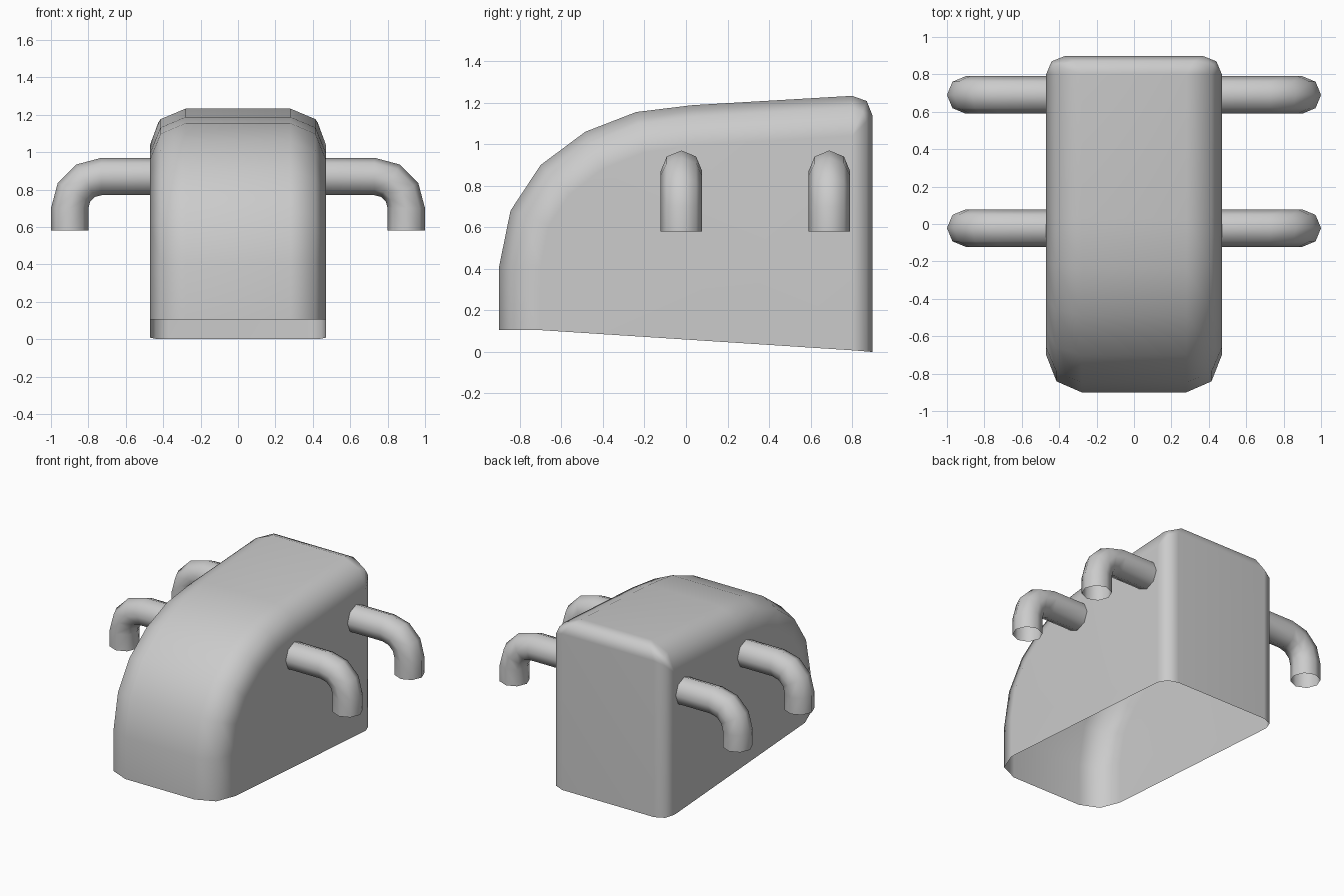
import bpy, bmesh
from math import sin, cos, pi, radians

cube = bpy.data.objects.get("Cube")
if cube:
    bpy.data.objects.remove(cube)

grey = bpy.data.materials.new("plain grey")
grey.use_nodes = True
colour = (0.6, 0.6, 0.6, 1)
grey.diffuse_color = colour
grey.node_tree.nodes["Principled BSDF"].inputs["Base Color"].default_value = colour


def finish(name, bm):
    bmesh.ops.remove_doubles(bm, verts=bm.verts, dist=0.0005)
    bmesh.ops.recalc_face_normals(bm, faces=bm.faces)
    mesh = bpy.data.meshes.new(name)
    bm.to_mesh(mesh)
    bm.free()
    mesh.materials.append(grey)
    obj = bpy.data.objects.new(name, mesh)
    bpy.context.collection.objects.link(obj)
    bpy.ops.object.select_all(action='DESELECT')
    obj.select_set(True)
    bpy.context.view_layer.objects.active = obj
    bpy.ops.object.shade_smooth_by_angle(angle=radians(60))
    return obj


def bridge(bm, rings, closed):
    for a, b in zip(rings, rings[1:]):
        for i in range(len(a) if closed else len(a) - 1):
            j = (i + 1) % len(a)
            bm.faces.new((a[i], a[j], b[j], b[i]))


# Body: side profile with rounded edges, open underneath
HALF = 0.47
outer = [(-.9, .105), (-.9, .41), (-.845, .68), (-.7, .9), (-.485, 1.06), (-.24, 1.155),
         (.03, 1.188), (.8, 1.233), (.87, 1.208), (.898, 1.138), (.898, 0)]
inner = [(-.7, .105), (-.7, .41), (-.66, .61), (-.56, .76), (-.40, .88), (-.2, .96),
         (.03, .995), (.8, 1.04), (.8, 1.04), (.8, 1.04), (.8, .008)]
round_x = [.19] * 8 + [.15, .1, .1]


def body_ring(bm, side, t):
    return [bm.verts.new((side * (HALF - r * (1 - cos(t))),
                          b[0] + (a[0] - b[0]) * sin(t),
                          b[1] + (a[1] - b[1]) * sin(t)))
            for a, b, r in zip(outer, inner, round_x)]


bm = bmesh.new()
steps = [0, pi / 4, pi / 2]
rings = [body_ring(bm, 1, t) for t in steps] + [body_ring(bm, -1, t) for t in reversed(steps)]
bridge(bm, rings, False)
for ring in (rings[0], rings[-1]):
    bm.faces.new(ring[:8] + ring[-1:])
body = finish("body_shell", bm)
weighted = body.modifiers.new("even shading", 'WEIGHTED_NORMAL')
weighted.keep_sharp = True


# Bent pipes: straight out from the body, then down, open at the tip
def pipe(name, side, y):
    radius, bend, cx, cz = 0.1, 0.17, 0.73, 0.70
    path = [(HALF - 0.005, cz + bend, 0)]
    path += [(cx + bend * sin(a), cz + bend * cos(a), a) for a in (k * pi / 6 for k in range(4))]
    path.append((cx + bend, 0.58, pi / 2))
    bm = bmesh.new()
    rings = []
    for x, z, a in path:
        ring = []
        for k in range(8):
            s = k * pi / 4
            out = radius * cos(s)
            ring.append(bm.verts.new((side * (x + out * sin(a)), y + radius * sin(s), z + out * cos(a))))
        rings.append(ring)
    bridge(bm, rings, True)
    finish(name, bm)


for side, label in ((1, "left"), (-1, "right")):
    pipe(f"front_{label}_pipe", side, -0.022)
    pipe(f"back_{label}_pipe", side, 0.69)
